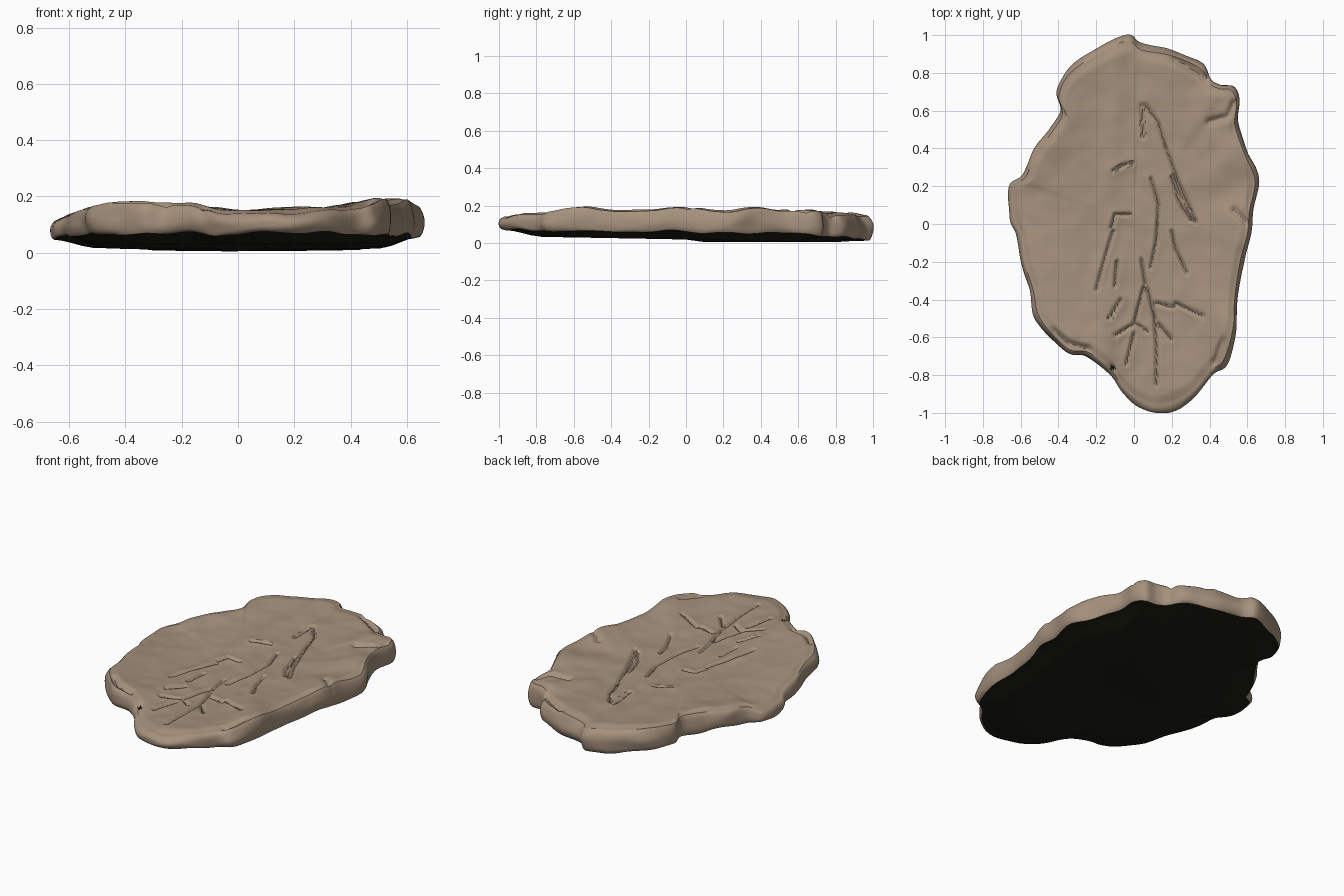
import bpy, bmesh, math
from mathutils import Vector, noise
from mathutils.geometry import intersect_point_line

default_cube = bpy.data.objects.get("Cube")
if default_cube:
    bpy.data.objects.remove(default_cube, do_unlink=True)


def make_material(name, colour):
    material = bpy.data.materials.new(name)
    material.use_nodes = True
    material.diffuse_color = colour
    material.node_tree.nodes["Principled BSDF"].inputs["Base Color"].default_value = colour
    return material


def lerp(a, b, t):
    return a + (b - a) * t


def smoothstep(low, high, value):
    t = min(max((value - low) / (high - low), 0), 1)
    return t * t * (3 - 2 * t)


# Rim of the slab, clockwise from the back tip: x, y and height of the top edge
RIM = [
    (-.04, 1, .15), (.04, .95, .15), (.2, .92, .16), (.36, .85, .16), (.41, .77, .17),
    (.46, .74, .18), (.53, .73, .18), (.56, .66, .18), (.55, .54, .18), (.6, .39, .2),
    (.66, .24, .17), (.63, .07, .19), (.62, -.05, .2), (.58, -.2, .18), (.55, -.4, .18),
    (.54, -.57, .2), (.49, -.74, .18), (.42, -.8, .16), (.32, -.92, .16), (.22, -.98, .15),
    (.12, -1, .15), (.02, -.96, .15), (-.06, -.89, .15), (-.13, -.79, .16), (-.25, -.7, .18),
    (-.34, -.69, .19), (-.42, -.63, .19), (-.52, -.5, .18), (-.55, -.36, .17), (-.6, -.2, .15),
    (-.62, -.06, .14), (-.66, .03, .12), (-.66, .2, .12), (-.59, .26, .15), (-.54, .38, .16),
    (-.45, .5, .17), (-.39, .6, .17), (-.41, .7, .17), (-.36, .81, .17), (-.23, .91, .16),
]

# Incised veins on the right and left of the midline
VEINS_A = [
    [(.04, .63), (.05, .46)],
    [(.06, .63), (.13, .53), (.17, .4), (.24, .21), (.33, .01)],
    [(.09, .24), (.13, .1), (.12, -.08), (.09, -.23)],
    [(.2, .25), (.24, .11), (.3, .02)],
    [(.2, -.04), (.22, -.13), (.28, -.26)],
    [(.07, -.34), (.11, -.5), (.12, -.66), (.12, -.85)],
    [(.12, -.42), (.21, -.44)],
    [(.13, -.53), (.2, -.61)],
    [(.22, -.42), (.37, -.49)],
    [(.04, -.19), (.06, -.32)],
]
VEINS_B = [
    [(-.11, .28), (-.06, .31), (-.01, .32)],
    [(-.12, -.02), (-.1, .05), (-.02, .05)],
    [(-.11, -.04), (-.16, -.2), (-.2, -.35)],
    [(-.09, -.2), (-.1, -.33)],
    [(.05, -.34), (0, -.53), (-.1, -.59)],
    [(-.07, -.4), (-.13, -.5)],
    [(0, -.52), (.07, -.57)],
    [(0, -.58), (-.04, -.74)],
]
# Chipped cracks close to the rim
CRACKS = [
    [(.22, .87), (.3, .82), (.38, .77)],
    [(.4, .54), (.5, .57), (.53, .64)],
    [(-.42, -.57), (-.35, -.63), (-.25, -.66)],
    [(.43, -.73), (.47, -.62)],
    [(.53, .07), (.59, .01)],
]
PIT = Vector((-.115, -.76, 0))


def segments(paths):
    return [(Vector((*a, 0)), Vector((*b, 0)))
            for path in paths for a, b in zip(path, path[1:])]


VEIN_SEGMENTS = segments(VEINS_A + VEINS_B)
CRACK_SEGMENTS = segments(CRACKS)


def distance(point, segs):
    best = 1
    for a, b in segs:
        near, t = intersect_point_line(point, a, b)
        best = min(best, (point - lerp(a, b, min(max(t, 0), 1))).length)
    return best


def bell(value, width):
    return math.exp(-(value / width) ** 2)


def catmull(p, q, r, s, t):
    return (q * 2 + (r - p) * t + (p * 2 - q * 5 + r * 4 - s) * t ** 2
            + (q * 3 - p - r * 3 + s) * t ** 3) / 2


def smooth_rim(steps):
    pts = [Vector(p) for p in RIM]
    n = len(pts)
    return [catmull(pts[i - 1], pts[i], pts[(i + 1) % n], pts[(i + 2) % n], k / steps)
            for i in range(n) for k in range(steps)]


def top_height(point, s, rim_z):
    flat = Vector((point.x, point.y, 0))
    z = lerp(.141 + .05 * point.x ** 2, rim_z + .008, s ** 3)
    z += .007 * noise.noise(flat * 4) + .004 * noise.noise(flat * 11)
    # Shallow midline, soft ridge beside it, rounded shoulder
    z -= .005 * bell(point.x - .02, .015) * smoothstep(.1, .3, point.y) * smoothstep(.9, .7, point.y)
    z += .007 * bell(point.x + .13 - .05 * point.y, .05)
    z -= .014 * smoothstep(.9, TOP_EDGE, s)
    d = distance(flat, VEIN_SEGMENTS)
    z += .005 * bell(d, .035) - .018 * bell(d, .01)
    z -= .02 * bell(distance(flat, CRACK_SEGMENTS), .018)
    z -= .015 * bell((flat - PIT).length, .015)
    return z


def bottom_height(point, s):
    base = .019 - .014 * point.y
    lift = .038 * (1 - .8 * smoothstep(.75, 1, point.y)) + .02 * noise.noise(point * 6)
    return base + max(lift, .002) * smoothstep(.76, .985, s)


TOP_EDGE, BOTTOM_EDGE = .97, .98
TOP_RINGS, WALL_RINGS, BOTTOM_RINGS = 95, 12, 14
rim = smooth_rim(9)
bm = bmesh.new()
rings = []

# Carved top face
for i in range(1, TOP_RINGS + 1):
    s = TOP_EDGE * i / TOP_RINGS
    ring = []
    for p in rim:
        q = Vector((p.x * s, p.y * s, 0))
        q.z = top_height(q, s, p.z)
        ring.append(bm.verts.new(q))
    rings.append(ring)

# Bulging, uneven side wall
top_ring = rings[-1]
for i in range(1, WALL_RINGS + 1):
    t = i / WALL_RINGS
    ring = []
    for p, above in zip(rim, top_ring):
        flat = Vector((p.x, p.y, 0))
        bulge = math.sin(math.pi * t) ** .6 if t < 1 else 0
        s = lerp(TOP_EDGE, BOTTOM_EDGE, t) + .026 * bulge
        s += .014 * bulge * noise.noise(flat * 7 + Vector((0, 0, t * 1.5)))
        z = lerp(above.co.z, bottom_height(flat, BOTTOM_EDGE), t)
        ring.append(bm.verts.new((p.x * s, p.y * s, z)))
    rings.append(ring)

# Underside, rising towards the edge
for i in range(1, BOTTOM_RINGS):
    s = BOTTOM_EDGE * (1 - (i / BOTTOM_RINGS) ** 1.5)
    rings.append([bm.verts.new((p.x * s, p.y * s, bottom_height(Vector((p.x, p.y, 0)), s)))
                  for p in rim])

n = len(rim)
for index, (a, b) in enumerate(zip(rings, rings[1:])):
    for j in range(n):
        k = (j + 1) % n
        face = bm.faces.new((a[j], a[k], b[k], b[j]))
        centre = face.calc_center_median()
        in_pit = (centre.xy - PIT.xy).length < .016 and index < TOP_RINGS
        face.material_index = int(in_pit or index >= TOP_RINGS + WALL_RINGS - 1)

# Close the two centres
for ring, z, slot in ((rings[0], .141, 0), (rings[-1], .019, 1)):
    centre = bm.verts.new((0, 0, sum(v.co.z for v in ring) / n))
    for j in range(n):
        face = bm.faces.new((ring[j], ring[(j + 1) % n], centre))
        face.material_index = slot

bmesh.ops.recalc_face_normals(bm, faces=bm.faces)
mesh = bpy.data.meshes.new("carved_stone_slab")
bm.to_mesh(mesh)
bm.free()
mesh.materials.append(make_material("tan stone", (.38, .285, .205, 1)))
mesh.materials.append(make_material("dark underside", (.012, .012, .006, 1)))

slab = bpy.data.objects.new("carved_stone_slab", mesh)
bpy.context.collection.objects.link(slab)
bpy.ops.object.select_all(action='DESELECT')
slab.select_set(True)
bpy.context.view_layer.objects.active = slab
bpy.ops.object.shade_smooth_by_angle(angle=math.radians(40))
